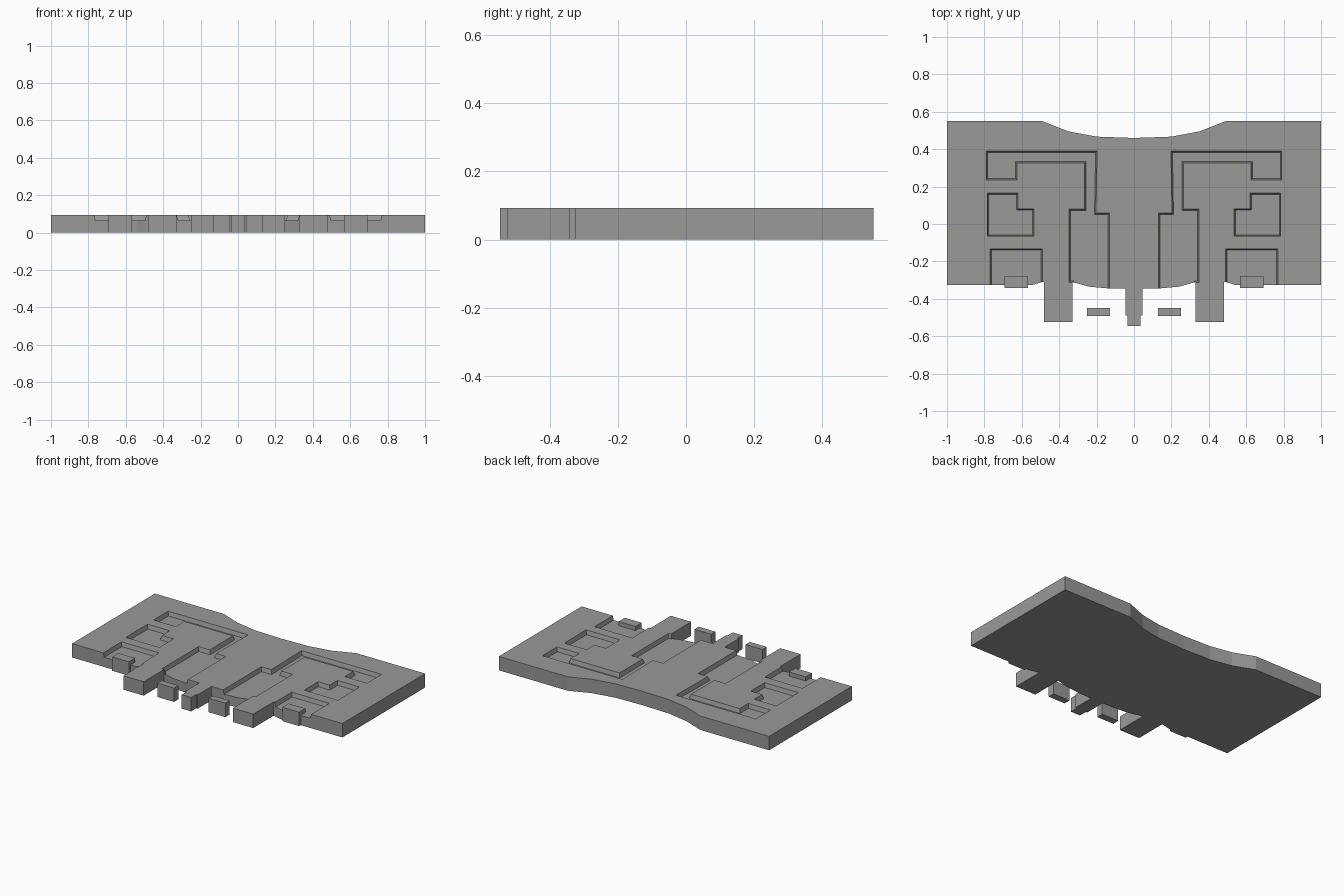
import bpy, bmesh
from mathutils import Vector

if "Cube" in bpy.data.objects:
    bpy.data.objects.remove(bpy.data.objects["Cube"])

H, FLOOR, SLOPE = 0.093, 0.065, 0.008

grey = bpy.data.materials.new("warm_grey")
grey.diffuse_color = (0.32, 0.32, 0.31, 1)
grey.use_nodes = True
grey.node_tree.nodes["Principled BSDF"].inputs["Base Color"].default_value = grey.diffuse_color


def signed_area(pts):
    return sum(a[0] * b[1] - b[0] * a[1] for a, b in zip(pts, pts[1:] + pts[:1])) / 2


def inset(pts, d):
    """Mitred inward offset of a counter-clockwise outline."""
    out = []
    for i in range(len(pts)):
        p, a, b = Vector(pts[i]), Vector(pts[i - 1]), Vector(pts[(i + 1) % len(pts)])
        e1, e2 = (p - a).normalized(), (b - p).normalized()
        n1, n2 = Vector((-e1.y, e1.x)), Vector((-e2.y, e2.x))
        q = p + (n1 + n2) * (d / (1 + n1.dot(n2)))
        out.append((q.x, q.y))
    return out


def prism(name, pts, z0, z1, bottom_inset=0.0):
    if signed_area(pts) < 0:
        pts = pts[::-1]
    low = inset(pts, bottom_inset) if bottom_inset else pts
    bm = bmesh.new()
    lo = [bm.verts.new((x, y, z0)) for x, y in low]
    hi = [bm.verts.new((x, y, z1)) for x, y in pts]
    bm.faces.new(lo[::-1])
    bm.faces.new(hi)
    n = len(pts)
    for i in range(n):
        j = (i + 1) % n
        bm.faces.new((lo[i], lo[j], hi[j], hi[i]))
    mesh = bpy.data.meshes.new(name)
    bm.to_mesh(mesh)
    bm.free()
    mesh.materials.append(grey)
    ob = bpy.data.objects.new(name, mesh)
    bpy.context.collection.objects.link(ob)
    return ob


# Main plate: curved back edge, two front tabs and a stepped centre tongue
half = [(0, .46), (.2, .467), (.35, .495), (.49, .55), (1, .55), (1, -.325),
        (.54, -.325), (.49, -.31), (.48, -.31), (.48, -.525), (.33, -.525),
        (.33, -.31), (.24, -.335), (.13, -.345), (.045, -.345), (.045, -.49),
        (.035, -.49), (.035, -.545)]
plate = prism("plate", half + [(-x, y) for x, y in half[:0:-1]], 0, H)

# Recessed pockets (right side, mirrored to the left)
pockets = {
    "hook_pocket": [(.79, .39), (.197, .39), (.203, .06), (.13, .06), (.13, -.4),
                    (.325, -.4), (.328, -.312), (.348, -.312), (.348, .08),
                    (.265, .08), (.265, .325), (.625, .325), (.625, .235), (.79, .235)],
    "side_pocket": [(.785, .165), (.62, .165), (.62, .082), (.535, .082),
                    (.535, -.066), (.785, -.066)],
    "front_pocket": [(.77, -.132), (.49, -.132), (.49, -.4), (.77, -.4)],
}
bpy.context.view_layer.objects.active = plate
for name, pts in pockets.items():
    for s in (1, -1):
        # walls slope slightly; cutter top reaches just above the plate
        cutter = prism(name + "_cutter", [(x * s, y) for x, y in pts], FLOOR, H + .002, SLOPE)
        cutter.hide_render = True
        mod = plate.modifiers.new(name, 'BOOLEAN')
        mod.operation = 'DIFFERENCE'
        mod.solver = 'EXACT'
        mod.object = cutter
        bpy.ops.object.modifier_apply(modifier=mod.name)
        bpy.data.objects.remove(cutter, do_unlink=True)

# Small blocks: outer pair set in the front pockets, inner pair standing free
for name, cx, y0, y1 in (("outer_block", .63, -.342, -.277), ("inner_block", .19, -.493, -.448)):
    for s, side in ((1, "right"), (-1, "left")):
        c, w = cx * s, .062
        prism(f"{name}_{side}", [(c - w, y0), (c + w, y0), (c + w, y1), (c - w, y1)], 0, H)
